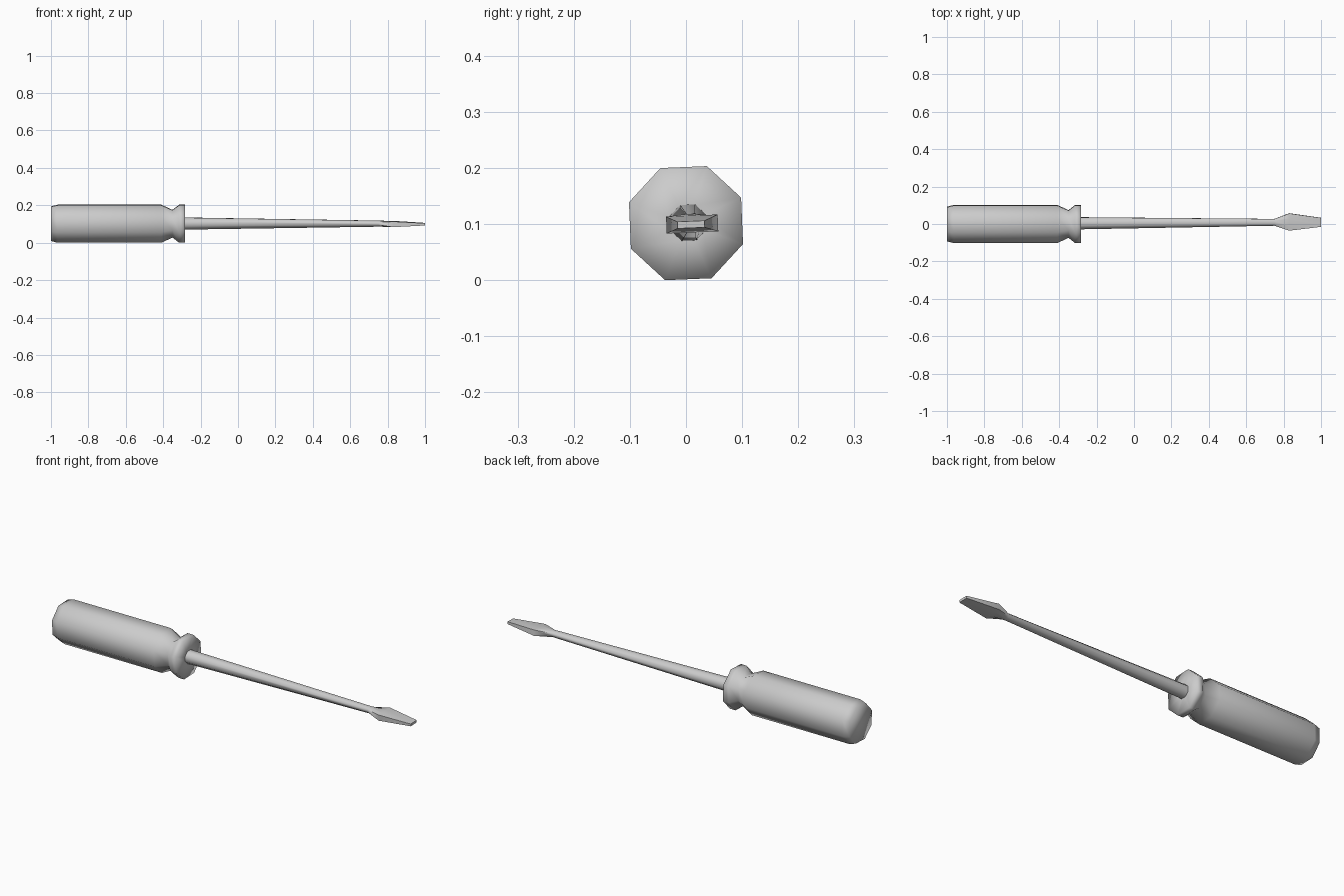
import bpy, bmesh, math

cube = bpy.data.objects.get("Cube")
if cube:
    bpy.data.objects.remove(cube)

grey = bpy.data.materials.new("plain_grey")
grey.use_nodes = True
colour = (0.6, 0.6, 0.6, 1)
grey.diffuse_color = colour
grey.node_tree.nodes["Principled BSDF"].inputs["Base Color"].default_value = colour

ROLL = math.radians(2.4)
INNER = math.tan(math.pi / 8)


def section(half_y, half_z, boxy):
    """Eight points: a regular octagon, or a rectangle when boxy."""
    points = []
    for k in range(8):
        a = math.pi / 8 + k * math.pi / 4
        side = abs(math.cos(a)) > abs(math.sin(a))
        y = math.copysign(half_y * (1 if side else INNER), math.cos(a))
        z = math.copysign(half_z * (INNER if side and not boxy else 1), math.sin(a))
        points.append((y * math.cos(ROLL) - z * math.sin(ROLL),
                       y * math.sin(ROLL) + z * math.cos(ROLL)))
    return points


def loft(name, rings, sharp_angle):
    """Skin sections along x; each is x, centre y, centre z, half y, half z, boxy."""
    bm = bmesh.new()
    loops = [[bm.verts.new((x, cy + y, cz + z)) for y, z in section(hy, hz, boxy)]
             for x, cy, cz, hy, hz, boxy in rings]
    for a, b in zip(loops, loops[1:]):
        for k in range(8):
            n = (k + 1) % 8
            bm.faces.new((a[k], a[n], b[n], b[k]))
    bm.faces.new(loops[0])
    bm.faces.new(loops[-1])
    bmesh.ops.recalc_face_normals(bm, faces=bm.faces)
    mesh = bpy.data.meshes.new(name)
    bm.to_mesh(mesh)
    bm.free()
    mesh.materials.append(grey)
    obj = bpy.data.objects.new(name, mesh)
    bpy.context.collection.objects.link(obj)
    bpy.ops.object.select_all(action="DESELECT")
    obj.select_set(True)
    bpy.context.view_layer.objects.active = obj
    bpy.ops.object.shade_smooth_by_angle(angle=math.radians(sharp_angle))


# Handle: chamfered butt, grip, pinched neck, collar and collar face
grip = [(-1, .091), (-.965, .1), (-.41, .1), (-.35, .073),
        (-.315, .1), (-.283, .1), (-.283, .03)]
loft("handle", [(x, 0, .1015, r, r, False) for x, r in grip], 120)

# Shaft: tapered rod flaring into a flat blade
loft("shaft_and_blade", [
    (-.29, .004, .1025, .032, .032, False),
    (.75, .009, .102, .018, .016, False),
    (.83, .011, .1, .046, .015, True),
    (1, .009, .099, .024, .006, True),
], 50)
